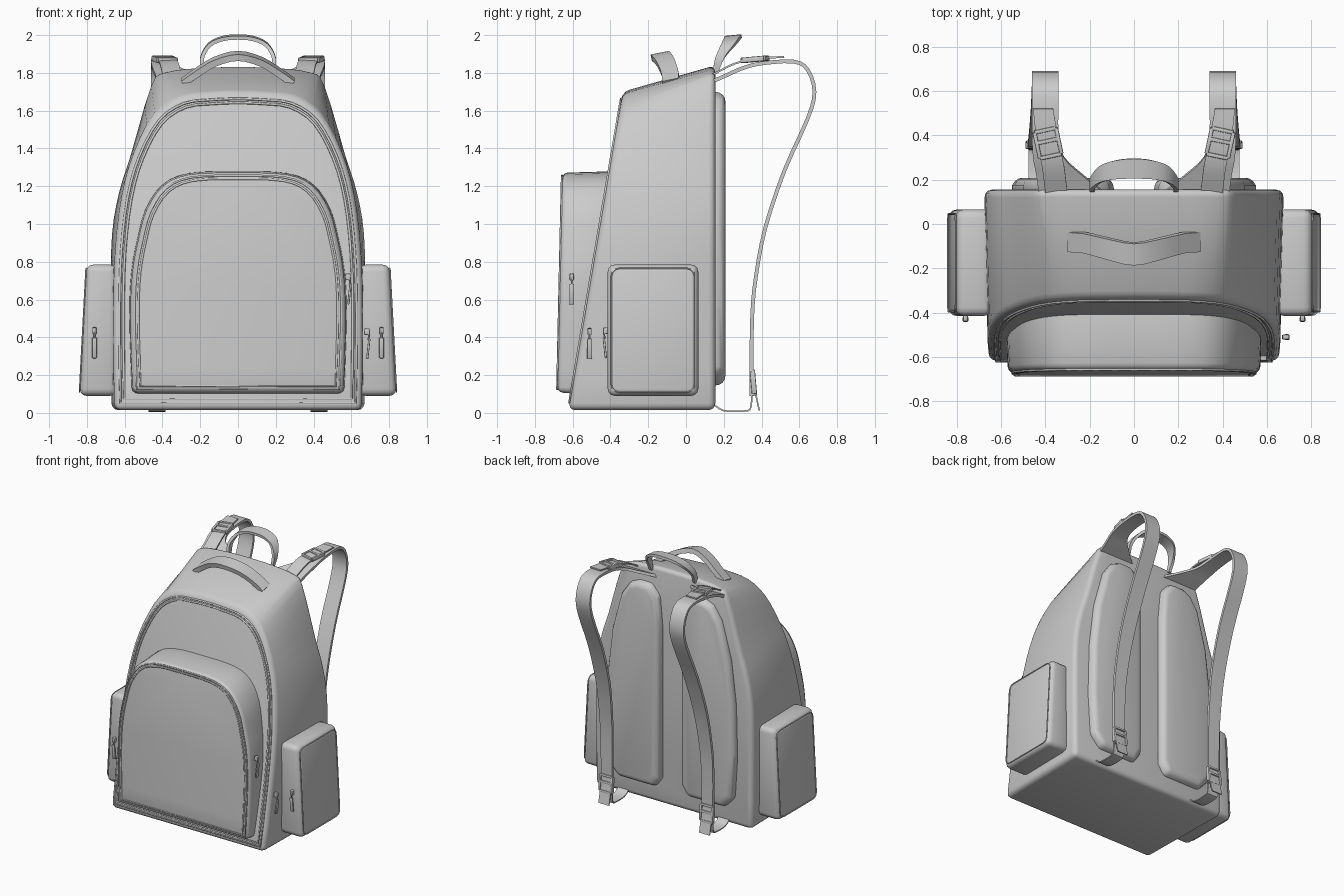
import bpy, bmesh
from math import radians, cos, sin, pi
from mathutils import Vector, Matrix

if "Cube" in bpy.data.objects:
    bpy.data.objects.remove(bpy.data.objects["Cube"])


def finish(name, bm, bevel=0.0, segs=3, angle=40):
    bmesh.ops.recalc_face_normals(bm, faces=bm.faces)
    bm.normal_update()
    if bevel:
        edges = [e for e in bm.edges if e.calc_face_angle(0) > 0.6]
        bmesh.ops.bevel(bm, geom=edges, offset=bevel, segments=segs, profile=0.5,
                        affect='EDGES', clamp_overlap=False)
    me = bpy.data.meshes.new(name)
    bm.to_mesh(me)
    bm.free()
    ob = bpy.data.objects.new(name, me)
    bpy.context.collection.objects.link(ob)
    bpy.ops.object.select_all(action='DESELECT')
    ob.select_set(True)
    bpy.context.view_layer.objects.active = ob
    bpy.ops.object.shade_smooth_by_angle(angle=radians(angle))
    return ob


def spline(pts, n=3):
    """Catmull-Rom through open list of points."""
    p = [Vector(q) for q in pts]
    p = [2 * p[0] - p[1]] + p + [2 * p[-1] - p[-2]]
    out = []
    for i in range(1, len(p) - 2):
        a, b, c, d = p[i - 1:i + 3]
        for k in range(n):
            t = k / n
            out.append(0.5 * (2 * b + (c - a) * t + (2 * a - 5 * b + 4 * c - d) * t * t
                              + (3 * b - a - 3 * c + d) * t ** 3))
    return out + [p[-2]]


def arch(half, n=3):
    """Mirror a half outline (bottom corner to top centre) into a full one."""
    return spline(half + [(-x, z) for x, z in half[-2::-1]], n)


def scaled(ring, sx, sz):
    xs, zs = [p[0] for p in ring], [p[1] for p in ring]
    cx, cz = (max(xs) + min(xs)) / 2, (max(zs) + min(zs)) / 2
    return [Vector((cx + (p[0] - cx) * sx, cz + (p[1] - cz) * sz)) for p in ring]


def place(ring, y0, slope=0.0):
    return [Vector((p[0], y0 + slope * p[1], p[1])) for p in ring]


def loft(name, rings, bevel=0.0, segs=3):
    bm = bmesh.new()
    vs = [[bm.verts.new(p) for p in r] for r in rings]
    n = len(vs[0])
    for a, b in zip(vs, vs[1:]):
        for i in range(n):
            bm.faces.new((a[i], a[(i + 1) % n], b[(i + 1) % n], b[i]))
    bm.faces.new(vs[0])
    bm.faces.new(vs[-1])
    return finish(name, bm, bevel, segs)


def ribbon(name, pts, thick, wdir=(1, 0, 0), n=3):
    """Flat strap: pts are (x, y, z, width)."""
    p = spline(pts, n)
    w = Vector(wdir).normalized()
    rings = []
    for i, q in enumerate(p):
        tan = (p[min(i + 1, len(p) - 1)] - p[max(i - 1, 0)]).to_3d()
        nor = tan.cross(w).normalized() * thick / 2
        c, h = q.to_3d(), w * q[3] / 2
        rings.append([c + h + nor, c - h + nor, c - h - nor, c + h - nor])
    return loft(name, rings)


def piping(name, pts, r=0.007):
    cu = bpy.data.curves.new(name, 'CURVE')
    cu.dimensions = '3D'
    cu.bevel_depth = r
    cu.bevel_resolution = 1
    sp = cu.splines.new('POLY')
    sp.points.add(len(pts) - 1)
    for s, p in zip(sp.points, pts):
        s.co = (*p, 1)
    sp.use_cyclic_u = True
    ob = bpy.data.objects.new(name, cu)
    bpy.context.collection.objects.link(ob)


def boxes(name, parts, mat, bevel=0.005):
    """Several boxes (centre, size) in one mesh, moved by a matrix."""
    bm = bmesh.new()
    for c, s in parts:
        bmesh.ops.create_cube(bm, size=1, matrix=mat @ Matrix.Translation(c) @ Matrix.Diagonal((*s, 1)))
    return finish(name, bm, bevel, 2)


def buckle(name, loc, rot):
    w, l, t = 0.1, 0.12, 0.028
    parts = [((s * w / 2, 0, 0), (0.018, l, t)) for s in (1, -1)]
    parts += [((0, y, 0), (w, 0.018, t)) for y in (-l / 2, 0.01, l / 2)]
    boxes(name, parts, Matrix.Translation(loc) @ rot)


def zipper_pull(name, loc, turn=0.0):
    m = Matrix.Translation(loc) @ Matrix.Rotation(turn, 4, 'Z') @ Matrix.Rotation(radians(6), 4, 'X')
    boxes(name, [((0, 0.004, 0.07), (0.022, 0.03, 0.035)), ((0, -0.008, 0.045), (0.01, 0.01, 0.04)),
                 ((0, -0.012, -0.02), (0.026, 0.012, 0.11))], m)


# main body: sloped front outline lofted to the taller back outline
front = arch([(0.655, 0.015), (0.66, 0.5), (0.65, 0.85), (0.615, 1.15), (0.55, 1.38),
              (0.44, 1.58), (0.3, 1.675), (0.14, 1.695), (0, 1.70)])
back = arch([(0.67, 0.015), (0.675, 0.6), (0.668, 0.95), (0.63, 1.17), (0.57, 1.36),
             (0.46, 1.74), (0.39, 1.81), (0.2, 1.835), (0, 1.84)])
loft("main_body", [place(front, -0.625, 0.17), place(back, 0.155)], 0.035)
for i, (sx, sz) in enumerate([(0.95, 0.955), (0.92, 0.93)]):
    piping(f"body_piping_{i}", place(scaled(front, sx, sz), -0.626, 0.17))

# front pocket
pocket = arch([(0.565, 0.10), (0.577, 0.5), (0.567, 0.74), (0.535, 0.92), (0.49, 1.08),
               (0.40, 1.21), (0.26, 1.27), (0, 1.28)])
face = scaled(pocket, 0.985, 0.985)
loft("front_pocket", [place(pocket, -0.58, 0.17), place(face, -0.685, 0.022)], 0.03)
for i, (sx, sz) in enumerate([(0.95, 0.96), (0.915, 0.93)]):
    piping(f"front_pocket_piping_{i}", place(scaled(pocket, sx, sz), -0.684, 0.022), 0.006)

# back pad outline, one side
pad = [(0.09, 0.22), (0.14, 0.145), (0.45, 0.145), (0.53, 0.23), (0.55, 0.55), (0.54, 0.95),
       (0.50, 1.28), (0.42, 1.57), (0.35, 1.67), (0.28, 1.70), (0.18, 1.70), (0.11, 1.62), (0.09, 1.4)]
# shoulder strap centre line with widths, yoke first
strap = [(0.28, 0.14, 1.755, 0.30), (0.335, 0.22, 1.79, 0.21), (0.385, 0.30, 1.825, 0.14),
         (0.40, 0.40, 1.85, 0.12), (0.40, 0.57, 1.86, 0.12), (0.40, 0.645, 1.815, 0.12),
         (0.40, 0.68, 1.70, 0.12), (0.40, 0.645, 1.56, 0.12), (0.405, 0.52, 1.28, 0.12),
         (0.415, 0.42, 0.98, 0.115), (0.425, 0.37, 0.72, 0.105), (0.43, 0.35, 0.5, 0.10),
         (0.43, 0.345, 0.09, 0.09)]
lifter = [(0.35, 0.14, 1.79, 0.10), (0.365, 0.26, 1.85, 0.10), (0.39, 0.38, 1.875, 0.10),
          (0.41, 0.52, 1.885, 0.09)]
web = [(0.43, 0.14, 0.05, 0.09), (0.43, 0.20, 0.012, 0.09), (0.43, 0.31, 0.01, 0.09),
       (0.43, 0.343, 0.03, 0.09), (0.43, 0.35, 0.14, 0.09)]
tail = [(0.43, 0.352, 0.20, 0.09), (0.43, 0.365, 0.12, 0.09), (0.43, 0.388, 0.012, 0.09)]

for side, s in (("right", 1), ("left", -1)):
    def flip(pts):
        return [(s * p[0], *p[1:]) for p in pts]

    outline = flip(pad)
    loft(f"{side}_back_pad", [place(outline, 0.13), place(outline, 0.175),
                              place(scaled(outline, 0.9, 0.965), 0.208)], 0.02, 2)
    ribbon(f"{side}_shoulder_strap", flip(strap), 0.02)
    ribbon(f"{side}_load_strap", flip(lifter), 0.01)
    ribbon(f"{side}_lower_web", flip(web), 0.008)
    ribbon(f"{side}_strap_tail", flip(tail), 0.008)
    buckle(f"{side}_load_buckle", (s * 0.388, 0.365, 1.872),
           Matrix.Rotation(-s * radians(12), 4, 'Z') @ Matrix.Rotation(radians(5), 4, 'X'))
    buckle(f"{side}_lower_buckle", (s * 0.43, 0.357, 0.16), Matrix.Rotation(radians(95), 4, 'X'))

    # side pocket, leaning inward towards the top
    def rect(x0, x1, m):
        return [Vector((s * x, y, z)) for x, y, z in
                ((x0, -0.415 + m, 0.09 + m), (x0, 0.065 - m, 0.09 + m),
                 (x1, 0.065 - m, 0.785 - m), (x1, -0.415 + m, 0.785 - m))]
    loft(f"{side}_side_pocket", [rect(0.64, 0.64, 0), rect(0.84, 0.803, 0)], 0.038)
    seam = []
    for cy, cz, a in ((-0.355, 0.15, 180), (0.005, 0.15, 270), (0.005, 0.725, 0), (-0.355, 0.725, 90)):
        for k in range(4):
            t = radians(a + 30 * k)
            z = cz + 0.04 * sin(t)
            seam.append((s * (0.845 - 0.053 * z), cy + 0.04 * cos(t), z))
    piping(f"{side}_side_pocket_seam", seam, 0.004)
    zipper_pull(f"{side}_pocket_pull", (s * 0.76, -0.42, 0.365))

# zipper pulls of the main compartment and the front pocket
zipper_pull("main_pull", (0.68, -0.51, 0.36), radians(90))
zipper_pull("front_pocket_pull", (0.58, -0.605, 0.65), radians(90))

# carry loop at the back and grab handle on top
loop = [(0.185, 0.155, 1.80, 0.03), (0.19, 0.18, 1.88, 0.05), (0.15, 0.225, 1.95, 0.075),
        (0.08, 0.245, 1.982, 0.085), (0, 0.25, 1.99, 0.09)]
ribbon("carry_loop", loop + [(-p[0], *p[1:]) for p in loop[-2::-1]], 0.02, (0, 1, 0.1))
grab = [(0.29, -0.08, 1.75, 0.09), (0.22, -0.085, 1.80, 0.09), (0.12, -0.11, 1.86, 0.095), (0, -0.135, 1.89, 0.10)]
ribbon("grab_handle", grab + [(-p[0], *p[1:]) for p in grab[-2::-1]], 0.035, (0, 1, 0.2))
